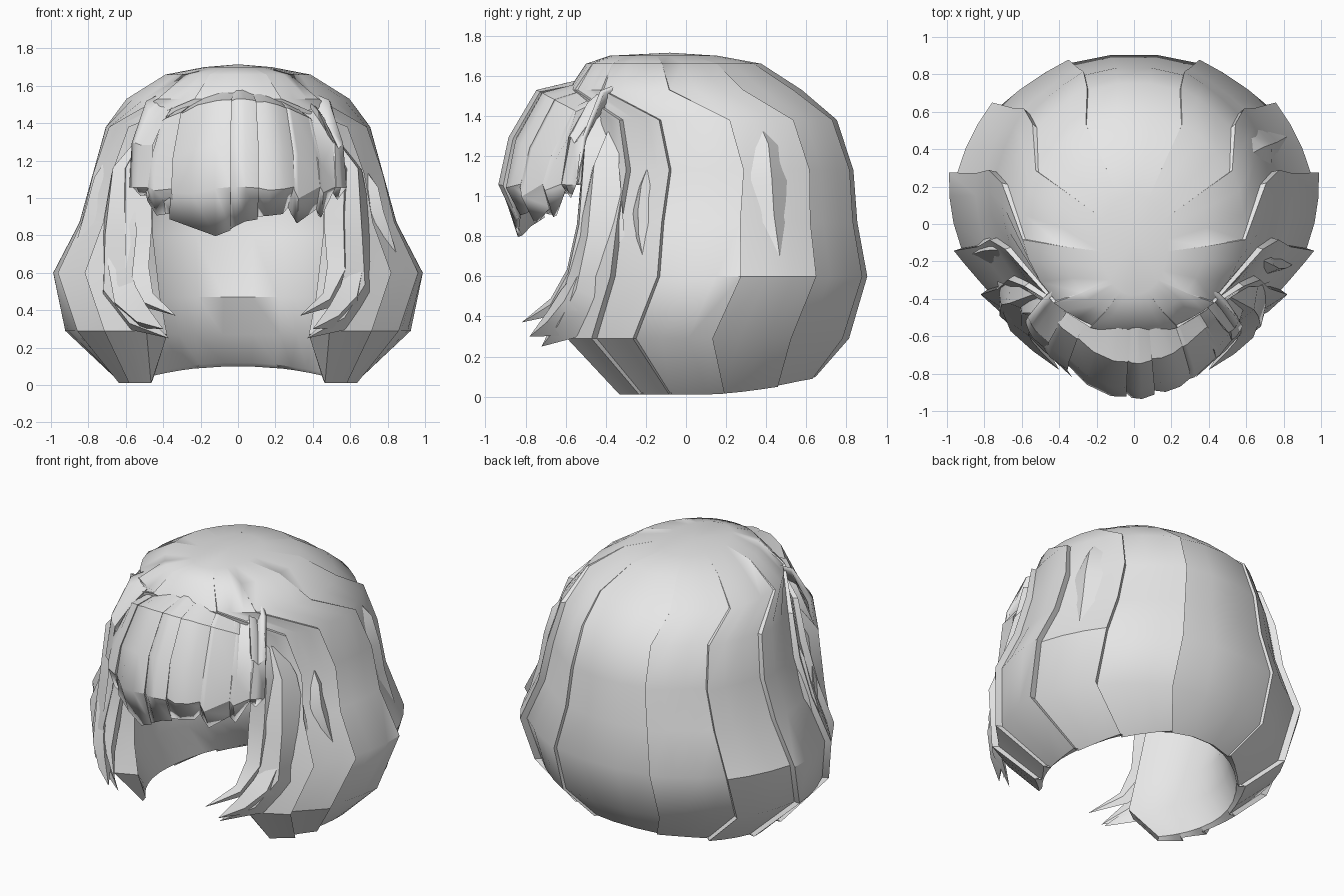
import bpy, bmesh, math
from mathutils import Vector

cube = bpy.data.objects.get("Cube")
if cube:
    bpy.data.objects.remove(cube)

hair = bpy.data.materials.new("hair_grey")
hair.use_nodes = True
hair.diffuse_color = (0.8, 0.8, 0.8, 1)
hair.node_tree.nodes["Principled BSDF"].inputs["Base Color"].default_value = (0.8, 0.8, 0.8, 1)

# Rings from hem to crown: height, half width, front y, back y, face opening half angle
OUTER = [(0.01, 0.62, -0.55, 0.64, 62), (0.29, 0.90, -0.73, 0.81, 37),
         (0.60, 0.98, -0.69, 0.90, 36), (0.87, 0.84, -0.66, 0.85, 38),
         (1.13, 0.77, -0.62, 0.83, 40), (1.38, 0.70, -0.60, 0.75, 36),
         (1.53, 0.59, -0.59, 0.58, 0), (1.66, 0.39, -0.50, 0.38, 0),
         (1.70, 0.18, -0.38, 0.16, 0)]
INNER = [(0.03, 0.59, -0.52, 0.62, 62), (0.27, 0.62, -0.62, 0.53, 42),
         (0.47, 0.63, -0.62, 0.45, 42), (0.80, 0.68, -0.58, 0.56, 42),
         (1.08, 0.68, -0.55, 0.60, 42), (1.32, 0.60, -0.53, 0.56, 40),
         (1.45, 0.46, -0.48, 0.44, 0), (1.54, 0.28, -0.36, 0.28, 0),
         (1.57, 0.12, -0.20, 0.10, 0)]
# Edges of the overlapping shell panels on one side, in degrees from the front
EDGES = [38, 56, 74, 103, 132, 160]


def ring_point(ring, deg, lift=0.0):
    z, a, front, back, _ = ring
    t = math.radians(deg)
    hem_lift = 0.09 * max(0, -math.cos(t)) ** 2 if z < 0.1 else 0
    p = Vector((a * math.sin(t), (front + back) / 2 - (back - front) / 2 * math.cos(t), z + hem_lift))
    return p + Vector((math.sin(t), -math.cos(t), 0)) * lift


def surface(deg, z):
    """Point on the outer shell at an angle from the front and a height."""
    for lo, hi in zip(OUTER, OUTER[1:]):
        if z <= hi[0]:
            break
    f = max(0, min(1, (z - lo[0]) / (hi[0] - lo[0])))
    return ring_point([p + (q - p) * f for p, q in zip(lo, hi)], deg)


def finish(name, bm, angle):
    bmesh.ops.remove_doubles(bm, verts=bm.verts, dist=0.001)
    bmesh.ops.recalc_face_normals(bm, faces=bm.faces)
    mesh = bpy.data.meshes.new(name)
    bm.to_mesh(mesh)
    bm.free()
    mesh.materials.append(hair)
    ob = bpy.data.objects.new(name, mesh)
    bpy.context.collection.objects.link(ob)
    bpy.ops.object.select_all(action='DESELECT')
    ob.select_set(True)
    bpy.context.view_layer.objects.active = ob
    bpy.ops.object.shade_smooth_by_angle(angle=math.radians(angle))
    return ob


def shell_columns():
    """Column angles and lifts: each panel rises backwards and steps down to the next."""
    half = []
    for a, b in zip(EDGES, EDGES[1:]):
        half += [(a + (b - a) * f, -0.012 + 0.042 * f * f) for f in (0, 0.35, 0.7, 1)]
    middle = [(d, 0.01) for d in (160, 173, 187, 200)]
    return half + middle + [(360 - d, lift) for d, lift in reversed(half)]


def build_shell():
    """Hollow cap of hair with an open face and a nape."""
    bm = bmesh.new()
    cols = shell_columns()
    last = len(cols) - 1
    grids = []
    for rings, strength in ((OUTER, 1), (INNER, 0)):
        grid = []
        for r in rings:
            fade = strength * max(0, min(1, (1.68 - r[0]) / 0.4))
            row = []
            for d, lift in cols:
                s = 1 if d <= 180 else -1
                from_back = (180 - d) * s
                t = 180 - from_back * (180 - r[4]) / (180 - EDGES[0])
                t -= 28 * max(0, 0.5 - r[0]) * math.sin(math.radians(t))
                row.append(bm.verts.new(ring_point(r, t * s, lift * fade)))
            grid.append(row)
        top = bm.verts.new((0, -0.08, rings[-1][0] + 0.015))
        for lo, hi in zip(grid, grid[1:]):
            for i in range(last):
                bm.faces.new((lo[i], lo[i + 1], hi[i + 1], hi[i]))
        for i in range(last):
            bm.faces.new((grid[-1][i], grid[-1][i + 1], top))
        grids.append(grid)
    out, inn = grids
    for i in range(last):
        bm.faces.new((out[0][i], out[0][i + 1], inn[0][i + 1], inn[0][i]))
    for k in range(6):
        for c in (0, last):
            bm.faces.new((out[k][c], out[k + 1][c], inn[k + 1][c], inn[k][c]))
    finish("hair_shell", bm, 38)


def build_fringe():
    """Sheet of overlapping pointed locks falling from the crown over the brow."""
    # Falling profile: x scale, y, z
    profile = [(0.5, -0.36, 1.63), (0.68, -0.56, 1.56), (0.86, -0.73, 1.52),
               (0.98, -0.86, 1.29), (1.0, -0.905, 1.06)]
    # Locks: left x, tip x, right x, left z, tip z, right z at the lower edge
    locks = [(-0.57, -0.53, -0.47, 1.12, 1.02, 1.02), (-0.49, -0.44, -0.36, 0.99, 0.91, 0.92),
             (-0.37, -0.12, -0.05, 0.89, 0.80, 0.83), (-0.06, 0.04, 0.10, 0.83, 0.88, 0.89),
             (0.09, 0.24, 0.29, 0.90, 0.92, 0.98), (0.28, 0.32, 0.43, 0.96, 0.87, 0.95),
             (0.41, 0.45, 0.51, 0.98, 0.90, 1.03), (0.50, 0.54, 0.57, 1.07, 1.0, 1.13)]
    bm = bmesh.new()
    columns = []
    for x0, xm, x1, z0, zm, z1 in locks:
        for x, tip, lift in ((x0, z0, -0.01), ((x0 + xm) / 2, (z0 + zm) / 2, 0.012),
                             (xm, zm, 0.02), (x1, z1, 0.012)):
            bend = (x / 0.57) ** 2
            pts = []
            for i, (k, y, z) in enumerate(profile):
                low = max(z - bend * 0.2 * min(1, k), tip + 0.13 * (5 - i))
                pts.append((x * k, y + bend * 0.37 * k - lift * i / 4, min(z, low)))
            pts.append((x * 0.97, -0.84 + bend * 0.3, tip))
            columns.append([bm.verts.new(p) for p in pts])
    for a, b in zip(columns, columns[1:]):
        for i in range(len(profile)):
            bm.faces.new((a[i], b[i], b[i + 1], a[i + 1]))
    ob = finish("fringe", bm, 30)
    thick = ob.modifiers.new("thickness", 'SOLIDIFY')
    thick.thickness = 0.025
    thick.offset = 0


def lock(name, path, width, lift, sink=0.03):
    """Tapered lock of hair with a ridge, swept along a path."""
    path = [Vector(p) for p in path]
    bm = bmesh.new()
    rows = []
    n = len(path) - 1
    for i, p in enumerate(path):
        s = i / n
        w = width / 2 * min(1, 0.1 + 2.4 * s) * min(1, (1 - s) * 2.6)
        h = min(1, (1 - s) * 3)
        rise = lift * h if i else -sink
        along = (path[min(i + 1, n)] - path[max(i - 1, 0)]).normalized()
        out = Vector((p.x, p.y - 0.1, (p.z - 0.9) * 0.6))
        out = (out - along * out.dot(along)).normalized()
        side = along.cross(out)
        pts = [p - side * w - out * sink * h, p + side * w * 0.25 + out * rise,
               p + side * w - out * sink * h, p - out * (sink + 0.04) * h]
        rows.append([bm.verts.new(q) for q in pts])
    for a, b in zip(rows, rows[1:]):
        for j in range(4):
            k = (j + 1) % 4
            bm.faces.new((a[j], a[k], b[k], b[j]))
    bm.faces.new(rows[0])
    bmesh.ops.dissolve_degenerate(bm, edges=bm.edges, dist=0.0005)
    finish(name, bm, 40)


build_shell()
build_fringe()

# Loose locks lying on the shell
for name, deg, heights, width in (("left_back_lock", 118, (1.42, 1.25, 1.08, 0.9, 0.7), 0.3),
                                  ("left_side_lock", 66, (1.18, 1.05, 0.92, 0.8, 0.7), 0.16),
                                  ("right_side_lock", -70, (1.3, 1.1, 0.95, 0.8, 0.65), 0.2)):
    lock(name, [surface(deg, z) for z in heights], width, 0.035)

# Locks framing the face, sweeping forward to pointed tips
FRAME = [([(0.2, -0.42, 1.56), (0.44, -0.46, 1.38), (0.56, -0.47, 1.15), (0.56, -0.49, 0.85),
           (0.56, -0.55, 0.6), (0.48, -0.66, 0.45), (0.33, -0.82, 0.37)], 0.22),
         ([(0.45, -0.36, 1.45), (0.63, -0.42, 1.15), (0.66, -0.44, 0.8), (0.67, -0.5, 0.52),
           (0.56, -0.61, 0.35), (0.37, -0.72, 0.25)], 0.3),
         ([(0.62, -0.42, 0.95), (0.66, -0.47, 0.66), (0.62, -0.57, 0.46), (0.52, -0.67, 0.36),
           (0.4, -0.78, 0.3)], 0.22)]
for side, word in ((1, "left"), (-1, "right")):
    for n, (path, width) in enumerate(FRAME):
        lock(f"{word}_face_lock_{n + 1}", [(side * x, y, z) for x, y, z in path], width, 0.035)
